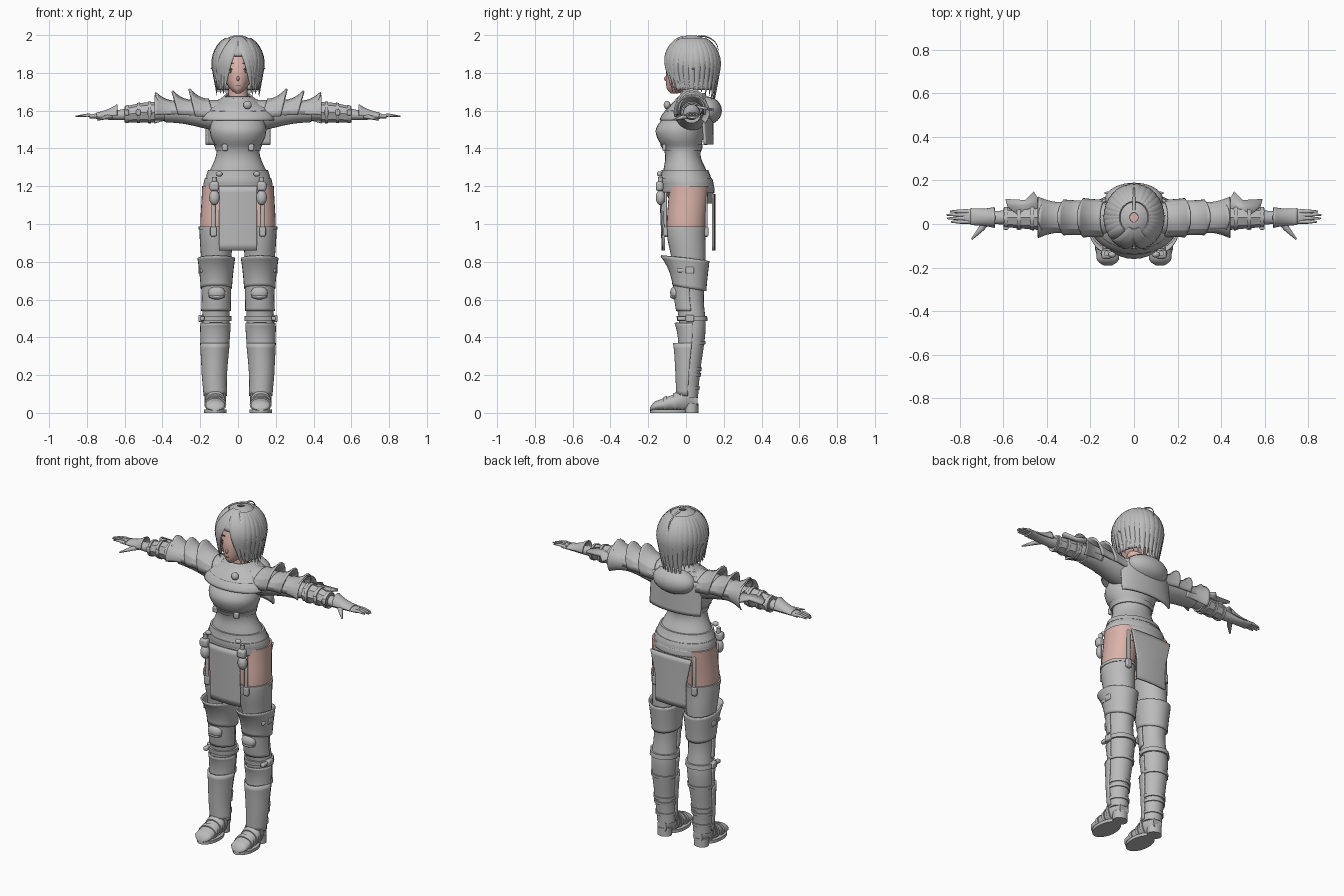
import bpy, bmesh, math, random
from mathutils import Vector, Matrix

random.seed(4)
if "Cube" in bpy.data.objects:
    bpy.data.objects.remove(bpy.data.objects["Cube"])


def material(name, *colour):
    mat = bpy.data.materials.new(name)
    mat.use_nodes = True
    mat.diffuse_color = (*colour, 1)
    mat.node_tree.nodes["Principled BSDF"].inputs["Base Color"].default_value = (*colour, 1)
    return mat


GREY = material("neutral grey", .5, .5, .5)
SKIN = material("pale skin", .7, .45, .4)
DARK = material("dark brown", .08, .05, .04)


def finish(name, bm, mat=GREY, mirror=True, thick=0, bevel=0, angle=40):
    """Turn a bmesh into a shaded object with its modifiers."""
    bmesh.ops.recalc_face_normals(bm, faces=bm.faces)
    mesh = bpy.data.meshes.new(name)
    bm.to_mesh(mesh)
    bm.free()
    part = bpy.data.objects.new(name, mesh)
    bpy.context.collection.objects.link(part)
    mesh.materials.append(mat)
    bpy.ops.object.select_all(action='DESELECT')
    part.select_set(True)
    bpy.context.view_layer.objects.active = part
    bpy.ops.object.shade_smooth_by_angle(angle=math.radians(angle))
    if thick:
        part.modifiers.new("thickness", 'SOLIDIFY').thickness = thick
    if bevel:
        rounding = part.modifiers.new("rounding", 'BEVEL')
        rounding.width, rounding.segments = bevel, 2
    if mirror:
        part.modifiers.new("mirror", 'MIRROR')
    return part


def profile(*rows):
    """Smooth lookup of cross-section bounds (u low, u high, v low, v high) by position."""
    rows = sorted(rows)
    last = len(rows) - 1

    def bounds(position):
        i = max(k for k in range(last) if k == 0 or rows[k][0] <= position)
        near = [rows[max(0, min(last, i + k))] for k in (-1, 0, 1, 2)]
        t = (position - rows[i][0]) / (rows[i + 1][0] - rows[i][0])
        t = max(0, min(1, t))
        return [b + t * (c - a + t * (2*a - 5*b + 4*c - d + t * (3*b - a - 3*c + d))) / 2
                for a, b, c, d in zip(*near)][1:]
    return bounds


def centred(z, half, front, back):
    return z, -half, half, front, back


def wrap(name, shape, start, end, mat=GREY, axis='z', arc=None, grow=0, flare=0, lift=0,
         tilt=0, ease=1, sides=28, steps=10, **options):
    """Skin the ellipses of a shape between two positions, offset and flared outwards."""
    first, sweep = (arc[0], arc[1] - arc[0]) if arc else (0, 360)
    count = sides + 1 if arc else sides
    bm = bmesh.new()
    rows = []
    for step in range(steps + 1):
        f = step / steps
        position = start + (end - start) * f ** ease
        u_low, u_high, v_low, v_high = shape(position)
        extra = grow + flare * f * f
        row = []
        for i in range(count):
            a = math.radians(first + sweep * i / sides)
            c, s = math.cos(a), math.sin(a)
            u = (u_low + u_high) / 2 + c * ((u_high - u_low) / 2 + extra)
            v = (v_low + v_high) / 2 + s * ((v_high - v_low) / 2 + extra)
            v += lift * f * f * max(0, math.copysign(s, s * lift))
            w = position + tilt * s
            row.append(bm.verts.new({'x': (w, u, v), 'y': (u, w, v), 'z': (u, v, w)}[axis]))
        rows.append(row)
    for low, high in zip(rows, rows[1:]):
        for i in range(sides):
            j = (i + 1) % count
            bm.faces.new((low[i], low[j], high[j], high[i]))
    if not arc and not options.get("thick"):
        bm.faces.new(rows[0])
        bm.faces.new(rows[-1])
    return finish(name, bm, mat, **options)


def ball(name, place, size, mat=GREY, turn=0, **options):
    bm = bmesh.new()
    bmesh.ops.create_uvsphere(bm, u_segments=20, v_segments=12, radius=1)
    bm.transform(Matrix.Translation(place) @ Matrix.Rotation(turn, 4, 'Y') @ Matrix.Diagonal((*size, 1)))
    return finish(name, bm, mat, **options)


def box(name, place, size, bevel=.006, **options):
    bm = bmesh.new()
    bmesh.ops.create_cube(bm, size=1)
    bm.transform(Matrix.Translation(place) @ Matrix.Diagonal((*size, 1)))
    return finish(name, bm, bevel=bevel, **options)


def strand(name, points, widths, flat=.4, centre=(0, .03, 1.8), mat=GREY, **options):
    """Tapered sweep whose flat side faces the centre."""
    points = [Vector(p) for p in points]
    bm = bmesh.new()
    rows = []
    for i, (point, width) in enumerate(zip(points, widths)):
        ahead = (points[min(i + 1, len(points) - 1)] - points[max(i - 1, 0)]).normalized()
        side = ahead.cross(point - Vector(centre)).normalized()
        out = side.cross(ahead) * flat
        turns = [k * math.pi / 4 for k in range(8)]
        rows.append([bm.verts.new(point + width * (side * math.cos(a) + out * math.sin(a))) for a in turns])
    for low, high in zip(rows, rows[1:]):
        for k in range(8):
            bm.faces.new((low[k], low[k - 1], high[k - 1], high[k]))
    bm.faces.new(rows[0])
    bm.faces.new(rows[-1])
    return finish(name, bm, mat, angle=60, **options)


# Body cross-sections that the clothing and armour follow
HEAD = profile(centred(1.69, .01, -.08, -.05), centred(1.71, .04, -.1, .04), centred(1.76, .07, -.106, .1),
               centred(1.83, .09, -.1, .14), centred(1.95, .07, -.06, .1))
TORSO = profile(centred(1.66, .06, -.03, .08), centred(1.6, .14, -.08, .1), centred(1.55, .14, -.13, .1),
                centred(1.5, .15, -.16, .1), centred(1.45, .14, -.15, .09), centred(1.4, .115, -.12, .08),
                centred(1.35, .12, -.11, .08), centred(1.28, .15, -.12, .11), centred(1.2, .17, -.12, .135),
                centred(1.06, .13, -.06, .1))
SHOULDERS = profile(centred(1.68, .06, -.04, .09), centred(1.6, .18, -.11, .13), centred(1.55, .2, -.14, .12))
ARM = profile((.1, -.05, .1, 1.5, 1.65), (.3, -.03, .09, 1.54, 1.64), (.5, -.01, .07, 1.55, 1.63),
              (.65, 0, .06, 1.55, 1.6), (.8, 0, .07, 1.56, 1.58))
LEG = profile((1.2, .02, .19, -.09, .12), (.97, .03, .2, -.1, .1), (.8, .04, .19, -.07, .1),
              (.6, .05, .18, -.05, .09), (.45, .05, .19, -.03, .1), (.2, .07, .18, -.04, .07),
              (.08, .07, .17, -.04, .06))
FOOT = profile((-.19, .1, .14, .01, .03), (-.17, .07, .17, .01, .06), (-.06, .07, .17, .01, .1),
               (0, .07, .17, .01, .15), (.06, .09, .15, .02, .1))


def hair(z, scale=1):
    """Dome above the temples, tapering gently below them."""
    rise = (z - 1.84) / .16
    r = scale * (math.sqrt(max(0, 1 - rise * rise)) if rise > 0 else 1 + rise * .15)
    return -.128 * r, .128 * r, .03 - .142 * r, .03 + .142 * r


def hair_lock(name, start, end, top, bottom, width, **options):
    points, widths = [], []
    for i in range(13):
        f = i / 12
        z, a = top + (bottom - top) * f ** 1.4, math.radians(start + (end - start) * f)
        _, half, front, back = hair(z, 1.03)
        points.append((half * math.cos(a), (front + back) / 2 + (back - front) / 2 * math.sin(a), z))
        widths.append(.002 + width * math.sin(math.pi * (.2 + .8 * f)))
    strand(name, points, widths, **options)


# Head, neck and face
wrap("neck", lambda z: (-.05, .05, -.03, .06), 1.6, 1.74, SKIN, mirror=False)
wrap("head", HEAD, 1.69, 1.95, SKIN, steps=20, mirror=False)
ball("nose", (0, -.106, 1.77), (.007, .01, .012), SKIN, mirror=False)
ball("mouth", (0, -.104, 1.735), (.014, .003, .002), DARK, mirror=False)
strand("ear", [(.08, .01, 1.79), (.11, .02, 1.81), (.145, .04, 1.825)], [.02, .02, .002], mat=SKIN)
for name, height, mat, size in (("eye", 1.81, GREY, (.017, .005, .011)), ("iris", 1.81, DARK, (.007, .008, .01)),
                                ("lash", 1.82, DARK, (.02, .007, .003)), ("brow", 1.85, DARK, (.02, .007, .002))):
    ball(name, (.042, -.09, height), size, mat)

# Hair cap, hanging locks and parted fringe
wrap("hair_cap", hair, 1.998, 1.89, ease=2, thick=.01, mirror=False)
wrap("hair_sides", hair, 1.9, 1.71, arc=(-42, 222), thick=.012, mirror=False)
for i in range(23):
    angle = -48 + 12 * i
    bottom = 1.7 - .05 * math.sin(math.radians(angle)) + random.uniform(-.03, .03)
    hair_lock("hair_lock", angle, angle, 1.98, bottom, .025, mirror=False)
for k in range(4):
    hair_lock("fringe_lock", -86 + 3 * k, -52 + 10 * k, 1.99, 1.7, .022)
loop = [math.radians(100 - 12 * i) for i in range(10)]
strand("stray_curl", [(0, .08 + .09 * math.cos(a), 1.92 + .075 * math.sin(a)) for a in loop],
       [.008 - .0007 * i for i in range(10)], .6, mirror=False)

# Torso, corset, belts and skirts
wrap("torso", TORSO, 1.66, 1.06, steps=40, mirror=False)
for name, top, height, grow in (("underbust_strap", 1.42, .03, .006), ("corset_band", 1.285, .03, .01),
                                ("belt", 1.24, .035, .012)):
    wrap(name, TORSO, top, top - height, grow=grow, mirror=False)
wrap("hip_skirt", TORSO, 1.26, 1.165, grow=.008, flare=.014, thick=.01, mirror=False)
wrap("seat_skirt", TORSO, 1.2, 1.11, arc=(15, 165), grow=.014, flare=.02, thick=.01, mirror=False)
box("strap_buckle", (.07, -.115, 1.405), (.03, .02, .035))

# Long front and back cloth panels
wrap("front_panel", lambda z: (-.18, .18, -.13 - .04 * (z - .9), -.03), 1.2, .86,
     arc=(236, 304), thick=.01, mirror=False)
wrap("back_panel", lambda z: (-.18 - .4 * max(0, z - 1), .18 + .4 * max(0, z - 1), .06, .155), 1.16, .86,
     arc=(56, 124), thick=.01, mirror=False)

# Capelet, cowl, hood and back cape
wrap("capelet", SHOULDERS, 1.675, 1.55, thick=.008, mirror=False)
for z in (1.61, 1.63, 1.65):
    wrap("cowl_fold", SHOULDERS, z, z + .03, grow=.012, tilt=.015, thick=.01, mirror=False)
ball("hood", (0, .11, 1.6), (.135, .08, .075), mirror=False)
ball("brooch", (.05, -.1, 1.63), (.022, .018, .022), mirror=False)
wrap("back_cape", lambda z: (-.19, .19, .3 * (1.42 - z), .145), 1.62, 1.42, arc=(25, 155), thick=.012, mirror=False)

# Arms, gauntlets and hands
wrap("arm", ARM, .1, .785, axis='x', steps=24)
wrap("sleeve", ARM, .1, .39, axis='x', grow=.008)
wrap("bracer", ARM, .44, .6, axis='x', grow=.012, sides=8)
for x in (.46, .52, .58):
    wrap("bracer_strap", ARM, x, x + .016, axis='x', grow=.016)
    box("bracer_buckle", (x + .008, -.02, 1.59), (.024, .014, .03))
wrap("glove_cuff", ARM, .75, .64, axis='x', arc=(0, 180), grow=.006, flare=.012, lift=.015, thick=.006)
for y, tip in zip((.01, .026, .042, .058), (.84, .857, .86, .845)):
    strand("finger", [(.76, y, 1.575), (.8, y, 1.576), (tip, y, 1.57)], [.009, .009, .004], .9, (.8, y, 1))
strand("thumb", [(.67, .02, 1.57), (.7, -.02, 1.565), (.745, -.07, 1.55)], [.018, .014, .004], .8, (.7, 0, 1))

# Overlapping shoulder plates and flared elbow guard
for k in range(3):
    x = .13 + .09 * k
    wrap("shoulder_plate", ARM, x, x + .1, axis='x', arc=(-10, 190), grow=.015, flare=.01, lift=.05 - .006 * k,
         tilt=.025, sides=10, thick=.01, angle=20)
wrap("elbow_flare", ARM, .3, .44, axis='x', arc=(-40, 190), grow=.01, flare=.04, thick=.006)
bm = bmesh.new()
outline = (.43, .05), (.43, .1), (.46, .15), (.5, .11), (.59, .115), (.58, .08), (.53, .04)
bm.faces.new([bm.verts.new((x, y, 1.64 - .2 * y)) for x, y in outline])
finish("elbow_wing", bm, thick=.014)

# Thighs, stockings, garters and pouches
wrap("bare_thigh", LEG, 1.2, .96, SKIN)
wrap("stocking", LEG, .98, .08, grow=.004, steps=30)
wrap("stocking_hem", LEG, .988, .97, grow=.008)
for y in (-.108, .108):
    box("garter_strap", (.13, y, 1.05), (.022, .014, .24))
    box("garter_clip", (.13, y, .96), (.034, .022, .05))
box("pouch", (.125, -.14, 1.2), (.05, .04, .05), bevel=.012)
ball("flask", (.125, -.135, 1.14), (.028, .025, .04))
wrap("flask_neck", lambda z: (.112, .138, -.148, -.122), 1.16, 1.25)
ball("side_knob", (.1, -.14, 1.265), (.018, .014, .014))

# Leg armour with straps and buckles
FRONT = (180, 360)
wrap("thigh_guard", LEG, .66, .82, grow=.008, flare=.008, lift=-.04, tilt=-.015, thick=.008)
wrap("knee_frame", LEG, .69, .54, arc=FRONT, grow=.012, thick=.01)
wrap("shin_guard", LEG, .35, .475, arc=FRONT, grow=.01, lift=-.02, thick=.008)
wrap("boot_front", LEG, .09, .37, arc=FRONT, grow=.012, lift=-.025, thick=.01)
ball("knee_cap", (.113, -.058, .635), (.045, .026, .036))
ball("knee_ridge", (.113, -.06, .615), (.042, .024, .012))
for z in (.5, .755):
    wrap("leg_strap", LEG, z - .013, z + .013, grow=.014)
    box("leg_buckle", (.195, .02, z), (.03, .045, .036))
    box("strap_end", (.19, -.02, z), (.024, .05, .022))
for z in (.38, .24, .21, .14):
    wrap("calf_strap", LEG, z, z - .018, grow=.01)

# Boots
wrap("boot_foot", FOOT, -.19, .06, axis='y', steps=20)
wrap("boot_sole", lambda z: (.06, .18, -.19, .01), 0, .018)
wrap("boot_heel", lambda z: (.08, .165, -.01, .065), 0, .05)
for y in (-.12, -.07, -.03):
    wrap("boot_strap", FOOT, y, y + .02, axis='y', grow=.006)
